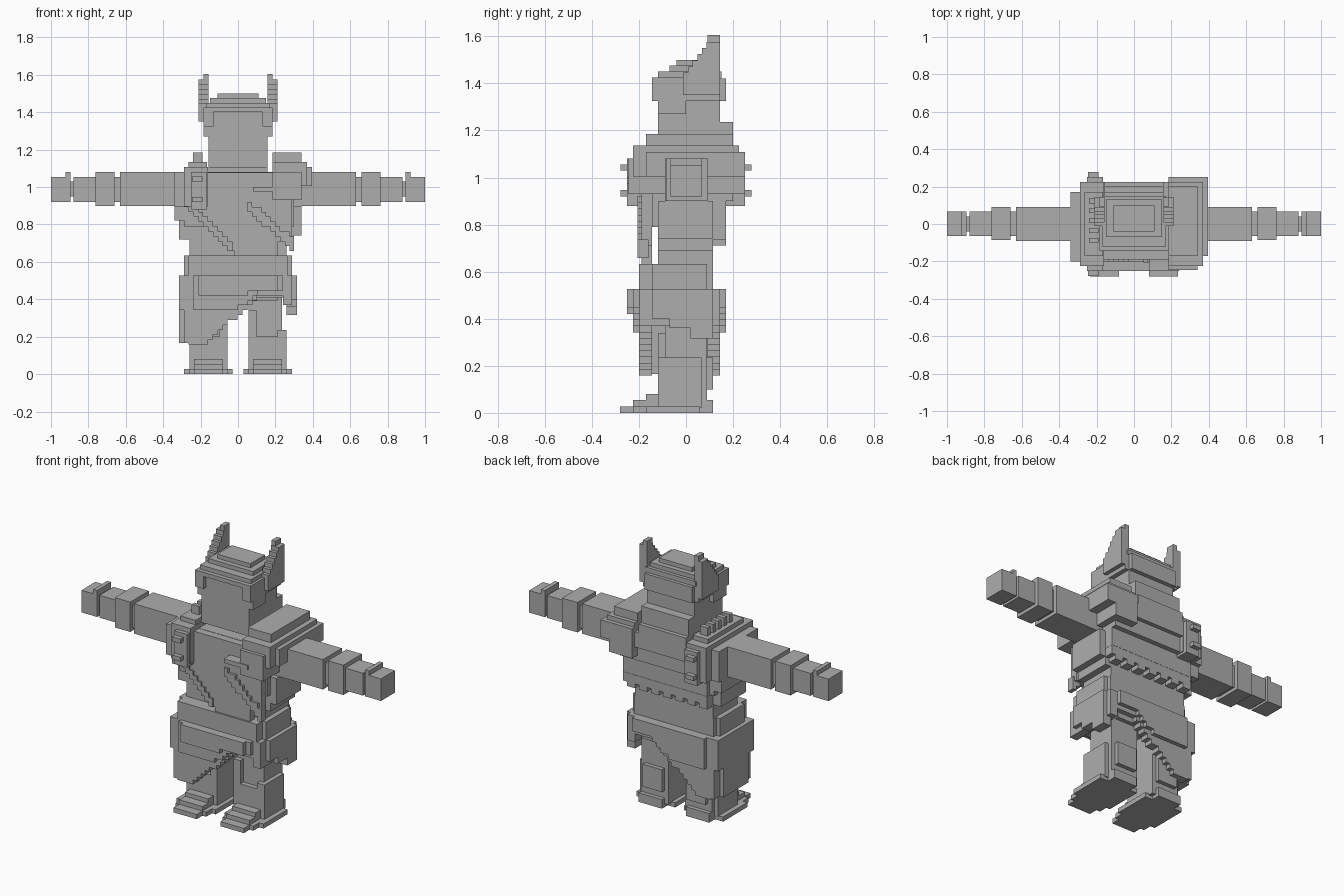
import bpy, bmesh
from mathutils import Matrix, Vector

U = 0.0263  # size of one block
stone = bpy.data.materials.new("stone_grey")
stone.diffuse_color = (0.42, 0.42, 0.42, 1)


def part(name, boxes, mirror=False):
    """One object made of boxes (x0, x1, y0, y1, z0, z1), optionally mirrored in x."""
    bm = bmesh.new()
    if mirror:
        boxes = boxes + [(-b[1], -b[0]) + tuple(b[2:]) for b in boxes]
    for x0, x1, y0, y1, z0, z1 in boxes:
        m = (Matrix.Translation(Vector((x0 + x1, y0 + y1, z0 + z1)) / 2)
             @ Matrix.Diagonal((x1 - x0, y1 - y0, z1 - z0, 1)))
        bmesh.ops.create_cube(bm, size=1, matrix=m)
    me = bpy.data.meshes.new(name)
    bm.to_mesh(me)
    bm.free()
    me.materials.append(stone)
    ob = bpy.data.objects.new(name, me)
    bpy.context.collection.objects.link(ob)
    return ob


def columns(x0, x1, y0, y1, bottom, top):
    """Row of block-wide columns whose bottom and top follow rules of x."""
    n = max(1, round((x1 - x0) / U))
    w = (x1 - x0) / n
    out = []
    for i in range(n):
        c = x0 + (i + 0.5) * w
        b, t = round(bottom(c) / U) * U, round(top(c) / U) * U
        if t - b > 0.005:
            out.append((x0 + i * w, x0 + (i + 1) * w, y0, y1, b, t))
    return out


# Feet, stepped up towards the ankle
part("feet", [
    (0.08, 0.235, -0.28, -0.22, 0, 0.028),
    (0.055, 0.26, -0.225, -0.17, 0, 0.028),
    (0.03, 0.29, -0.17, 0.06, 0, 0.028),
    (0.08, 0.235, 0.06, 0.115, 0, 0.055),
    (0.08, 0.235, -0.225, -0.12, 0.028, 0.055),
    (0.08, 0.235, -0.17, -0.1, 0.055, 0.08),
], True)

# Legs with wider trouser cuffs
part("legs", [
    (0.055, 0.235, -0.09, 0.09, 0.02, 0.53),
    (0.08, 0.26, -0.09, 0.065, 0.02, 0.235),
    (0.055, 0.10, -0.12, -0.08, 0.028, 0.34),
    (0.21, 0.26, -0.12, -0.08, 0.028, 0.235),
    (0.08, 0.235, -0.12, -0.08, 0.08, 0.2),
    (0.08, 0.21, -0.12, 0.115, 0.39, 0.53),
    (0.08, 0.21, 0.08, 0.115, 0.1, 0.235),
], True)
part("hips", [(-0.26, 0.26, -0.145, 0.115, 0.41, 0.54)])

# Skirt with slanting stepped hem, long on one side
hem = lambda x: min(0.43, max(0.165, 0.165 + (x + 0.17) * 0.88))
skirt_top = lambda x: 0.526
part("skirt_front", columns(-0.265, 0.26, -0.2, -0.145, hem, skirt_top)
     + columns(-0.24, 0.24, -0.225, -0.2, lambda x: max(0.342, hem(x) + 0.03), skirt_top)
     + columns(-0.21, 0.21, -0.25, -0.225, lambda x: 0.42 if x < 0.05 else 0.45, skirt_top))
part("skirt_back", columns(-0.265, 0.26, 0.092, 0.145, hem, skirt_top)
     + columns(-0.24, 0.24, 0.145, 0.17, lambda x: max(0.342, hem(x) + 0.03), skirt_top))
part("skirt_long_side", [
    (-0.315, -0.26, -0.145, 0.092, 0.165, 0.526),
    (-0.29, -0.25, -0.2, 0.145, 0.165, 0.526),
    (-0.315, -0.26, -0.2, 0.145, 0.342, 0.526),
])
part("skirt_short_side", [
    (0.26, 0.315, -0.145, -0.07, 0.40, 0.526),
    (0.26, 0.315, -0.07, 0.02, 0.36, 0.526),
    (0.26, 0.315, 0.02, 0.115, 0.315, 0.526),
    (0.24, 0.29, -0.2, 0.145, 0.37, 0.526),
])

# Waist sash and torso
part("waist_sash", [(-0.265, 0.265, -0.2, 0.115, 0.51, 0.633),
                    (-0.29, 0.29, -0.145, 0.09, 0.526, 0.633)])
part("torso", [
    (-0.26, 0.26, -0.12, 0.115, 0.62, 1.08),
    (-0.29, 0.30, -0.145, 0.145, 0.79, 1.08),
    (-0.315, -0.25, -0.12, 0.115, 0.72, 0.9),
    (0.25, 0.30, -0.12, 0.115, 0.69, 0.9),
    (0.29, 0.34, -0.12, 0.115, 0.74, 0.9),
])

# Crossed tunic front with raised lapel edges
slant = lambda x: max(0.635, 0.9 - (x + 0.28))
lapel = lambda x: 0.9 - (x - 0.06) * 0.88
chest_top = lambda x: 1.08
part("tunic_front", columns(-0.26, 0.06, -0.19, -0.145, slant, chest_top)
     + columns(0.06, 0.29, -0.19, -0.145, lambda x: 0.635 if x < 0.22 else 0.72, chest_top))
part("lapel_edges",
     columns(-0.29, -0.03, -0.2, -0.16, slant, lambda x: slant(x) + 0.04)
     + columns(0.05, 0.3, -0.205, -0.16, lambda x: lapel(x) - 0.03, lambda x: lapel(x) + 0.03))

# Back panel with ragged lower edge
part("back_panel", [
    (-0.26, 0.30, 0.115, 0.2, 0.9, 1.08),
    (-0.18, 0.25, 0.115, 0.225, 0.99, 1.08),
    (-0.26, 0.30, 0.115, 0.17, 0.79, 0.92),
] + columns(-0.26, 0.3, 0.115, 0.17, lambda x: 0.71 + 0.027 * (int((x + 1) / U) % 3 == 0),
            lambda x: 0.79))

# Studded shoulder guard with a comb on top
part("studded_shoulder", [
    (-0.34, -0.16, -0.2, 0.17, 0.895, 1.08),
    (-0.34, -0.28, -0.145, 0.145, 0.82, 0.9),
    (-0.29, -0.16, -0.225, 0.225, 0.895, 1.108),
    (-0.25, -0.165, -0.25, 0.25, 0.88, 1.08),
    (-0.265, -0.165, -0.17, 0.17, 1.08, 1.135),
])
part("shoulder_studs", [(-0.245, -0.19, y, y + 0.035, z, z + 0.026)
                        for y in (-0.278, 0.243) for z in (0.92, 1.03)])
part("shoulder_comb", [(-0.24, -0.19, y * 2 * U - 0.1, y * 2 * U - 0.1 + U, 1.12, 1.185)
                       for y in range(5)])

# Plain stepped pauldron on the other shoulder
part("pauldron", [
    (0.185, 0.395, -0.17, 0.25, 1.005, 1.108),
    (0.185, 0.37, -0.225, 0.225, 1.005, 1.135),
    (0.185, 0.34, -0.17, 0.2, 1.135, 1.185),
    (0.185, 0.34, -0.245, 0.25, 0.93, 1.08),
    (0.08, 0.24, -0.25, -0.18, 0.975, 1.0),
])

# Arms, cuffs and hands held out sideways
part("arms", [
    (0.25, 0.63, -0.09, 0.09, 0.90, 1.08),
    (0.62, 0.88, -0.065, 0.068, 0.92, 1.055),
    (0.86, 0.90, -0.04, 0.04, 0.95, 1.03),
], True)
part("cuffs", [(0.66, 0.763, -0.085, 0.092, 0.90, 1.08)], True)
part("hands", [(0.895, 1.0, -0.065, 0.068, 0.92, 1.053),
               (0.895, 0.921, -0.065, 0.068, 1.04, 1.08)], True)

# Head and neck guard
part("head", [(-0.158, 0.158, -0.12, 0.145, 1.105, 1.45)])
part("neck_guard", [(-0.158, 0.158, 0.13, 0.2, 1.108, 1.235),
                    (-0.158, 0.158, 0.12, 0.225, 1.06, 1.135)])

# Helmet: brow, cheek steps and stepped crown
part("helmet", [
    (-0.185, 0.185, -0.145, 0.0, 1.4, 1.425),
    (-0.17, 0.17, -0.12, 0.15, 1.42, 1.45),
    (-0.15, 0.15, -0.07, 0.13, 1.45, 1.475),
    (-0.11, 0.11, -0.04, 0.1, 1.475, 1.5),
    (-0.158, 0.158, 0.12, 0.17, 1.325, 1.42),
])
part("helmet_cheeks", [
    (0.13, 0.185, -0.145, -0.1, 1.325, 1.42),
    (0.155, 0.185, -0.145, 0.0, 1.325, 1.42),
    (0.155, 0.185, -0.12, 0.0, 1.27, 1.33),
], True)

# Swept side horns, climbing in steps to the back
part("horns", [(0.158, 0.21, -0.012, 0.145, 1.35, 1.425),
               (0.158, 0.185, -0.012, 0.145, 1.325, 1.36),
               (0.158, 0.185, 0.092, 0.145, 1.57, 1.605)]
     + [(0.158, 0.21, -0.012 + i * 0.02, 0.145, 1.42 + i * 0.026, 1.446 + i * 0.026)
        for i in range(6)], True)
